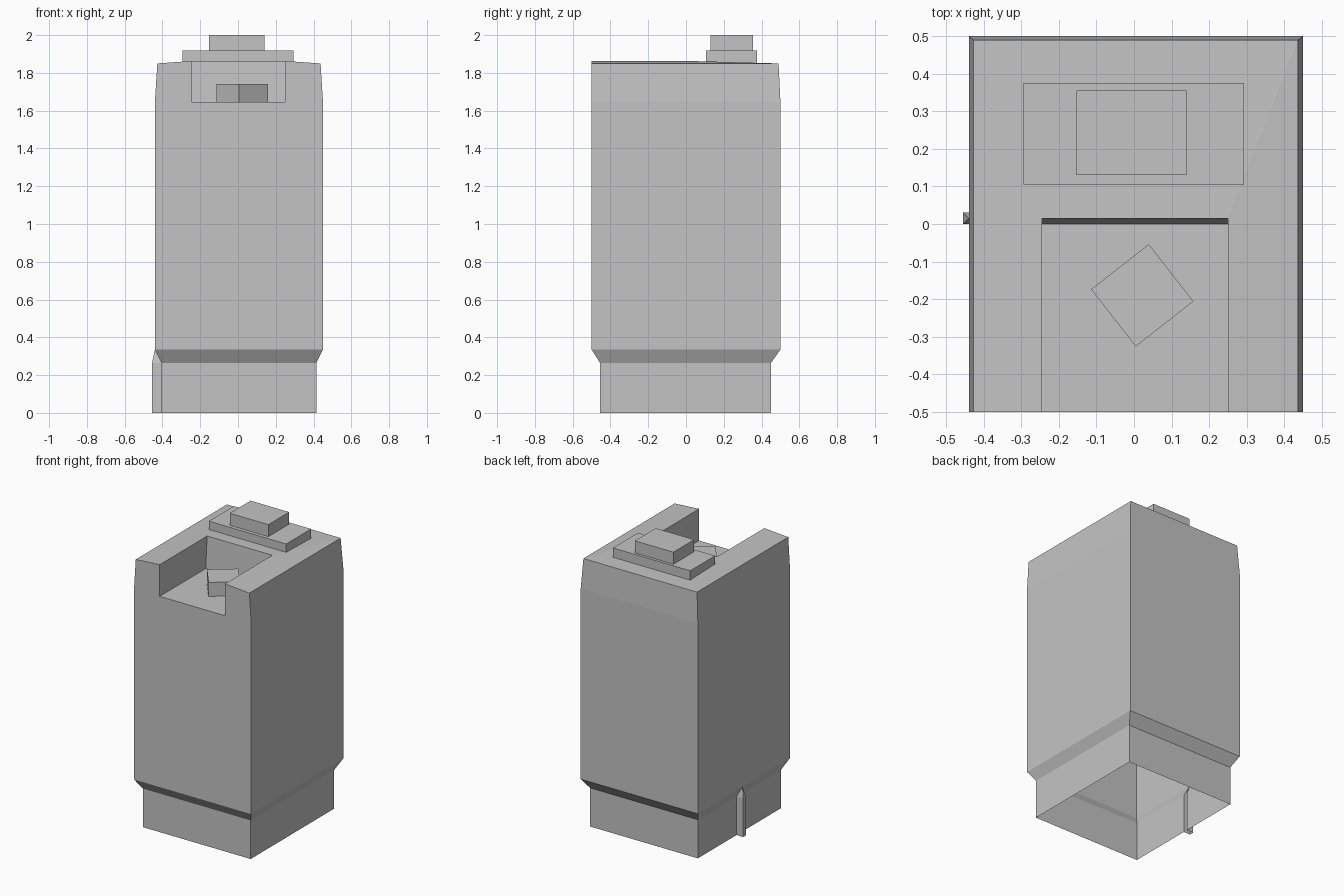
import bpy
import bmesh
import math

if "Cube" in bpy.data.objects:
    bpy.data.objects.remove(bpy.data.objects["Cube"], do_unlink=True)

grey = bpy.data.materials.new("plain grey")
grey.use_nodes = True
colour = (0.55, 0.55, 0.55, 1)
grey.diffuse_color = colour
grey.node_tree.nodes["Principled BSDF"].inputs["Base Color"].default_value = colour


def finish(bm, name):
    bmesh.ops.recalc_face_normals(bm, faces=bm.faces[:])
    mesh = bpy.data.meshes.new(name)
    bm.to_mesh(mesh)
    bm.free()
    mesh.materials.append(grey)
    obj = bpy.data.objects.new(name, mesh)
    bpy.context.collection.objects.link(obj)
    return obj


def box(name, centre, size, turn=0):
    bm = bmesh.new()
    bmesh.ops.create_cube(bm, size=1)
    bmesh.ops.scale(bm, vec=size, verts=bm.verts[:])
    obj = finish(bm, name)
    obj.location = centre
    obj.rotation_euler.z = math.radians(turn)


# Recess in the front of the top
NOTCH_L, NOTCH_R, FLOOR, RIM = -0.245, 0.25, 1.645, 1.863
RIB_LOW, RIB_HIGH, RIB_OUT = 0.0, 0.03, -0.455
rib_mid = (RIB_LOW + RIB_HIGH) / 2


def ring(bm, x0, x1, y0, y1, z, rib=False, rim=None):
    """Cross-section, clockwise from the recess's -x corner."""
    rim = z if rim is None else rim
    if rib:
        side = [(x0, RIB_LOW), (RIB_OUT, RIB_LOW), (RIB_OUT, RIB_HIGH), (x0, RIB_HIGH)]
    else:
        side = [(x0, rib_mid)] * 4
    outline = [(x0, y0)] + side + [(x0, y1), (x1, y1), (x1, y0)]
    points = [(NOTCH_L, y0, rim)] + [(x, y, z) for x, y in outline] + [(NOTCH_R, y0, rim)]
    return [bm.verts.new(p) for p in points]


# Hollow body, open underneath: plinth, chamfer, tall walls and tapered top
bm = bmesh.new()
rings = [
    ring(bm, -0.405, 0.415, -0.455, 0.45, 0, rib=True),
    ring(bm, -0.405, 0.415, -0.455, 0.45, 0.265, rib=True),
    ring(bm, -0.44, 0.45, -0.5, 0.5, 0.335),
    ring(bm, -0.44, 0.45, -0.5, 0.5, FLOOR),
    ring(bm, -0.427, 0.437, -0.5, 0.49, 1.85, rim=RIM),
]
for level, (low, high) in enumerate(zip(rings, rings[1:])):
    count = len(low)
    # The topmost band stays open at the front for the recess
    for i in range(count - 1 if level == 3 else count):
        j = (i + 1) % count
        bm.faces.new((low[i], low[j], high[j], high[i]))

# Recess floor and walls
base, top = rings[3], rings[4]
floor_l = bm.verts.new((NOTCH_L, 0, FLOOR))
floor_r = bm.verts.new((NOTCH_R, 0, FLOOR))
rim_l = bm.verts.new((NOTCH_L, rib_mid, RIM))
rim_r = bm.verts.new((NOTCH_R, rib_mid, RIM))
bm.faces.new((base[0], base[-1], floor_r, floor_l))
bm.faces.new((base[0], floor_l, rim_l, top[0]))
bm.faces.new((floor_l, floor_r, rim_r, rim_l))
bm.faces.new((floor_r, base[-1], top[-1], rim_r))

# Gently sloping top around the recess
front_l, mid_l, back_l, back_r, front_r = top[1], top[2], top[6], top[7], top[8]
bm.faces.new((top[0], rim_l, mid_l, front_l))
bm.faces.new((rim_l, back_l, mid_l))
bm.faces.new((rim_l, rim_r, back_r, back_l))
bm.faces.new((top[-1], front_r, back_r, rim_r))

bmesh.ops.remove_doubles(bm, verts=bm.verts[:], dist=0.0005)
finish(bm, "body_shell")

# Stepped cap on the back of the top
box("cap_plate", (-0.001, 0.24, 1.885), (0.587, 0.27, 0.065))
box("cap_block", (-0.007, 0.243, 1.957), (0.293, 0.226, 0.086))

# Turned block standing in the recess
box("recess_block", (0.022, -0.19, 1.693), (0.195, 0.193, 0.096), turn=38)
